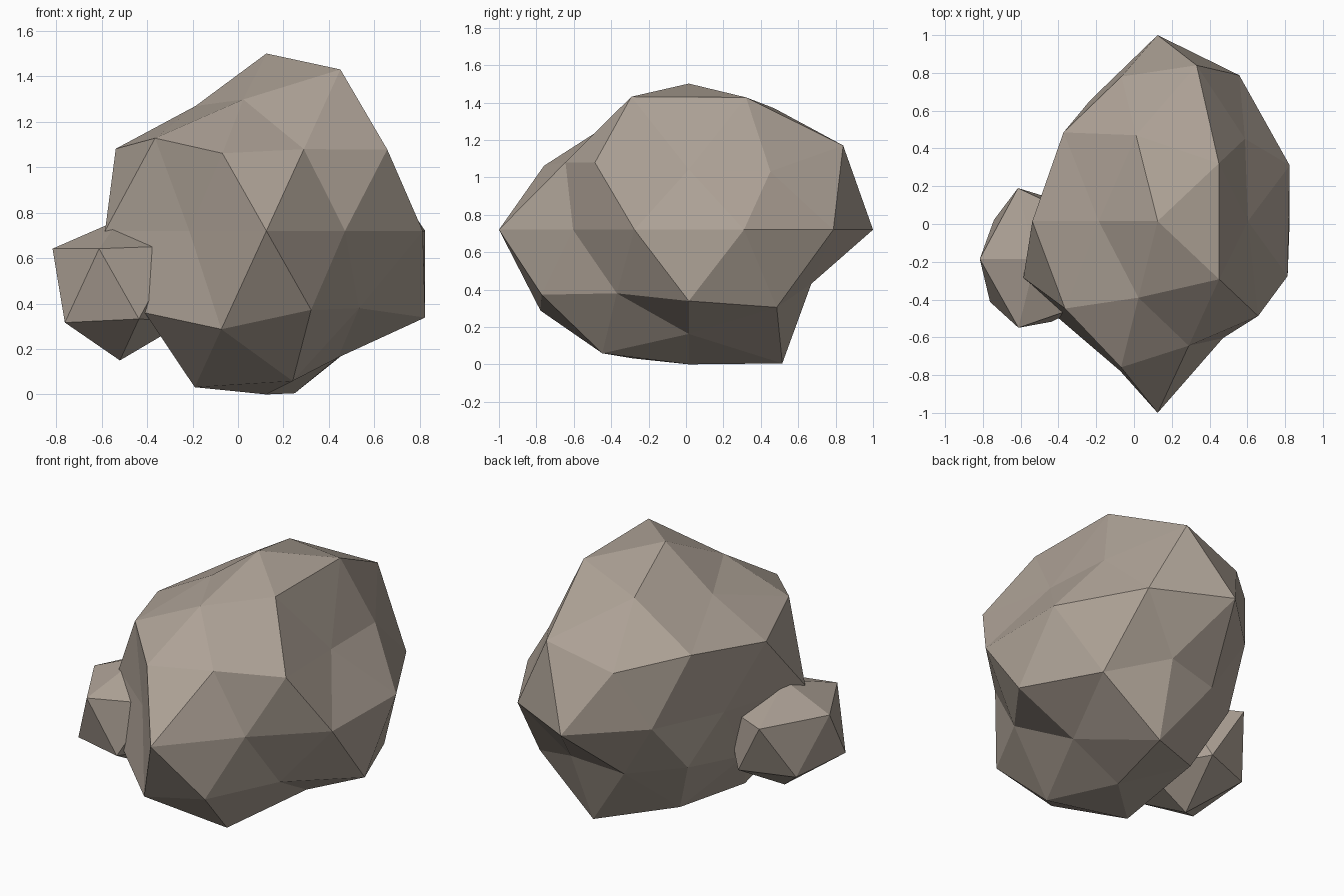
import bpy
import bmesh
import math
from mathutils import Vector

cube = bpy.data.objects.get("Cube")
if cube:
    bpy.data.objects.remove(cube, do_unlink=True)

COLOUR = (0.42, 0.36, 0.305, 1.0)
stone = bpy.data.materials.new("warm_grey_stone")
stone.use_nodes = True
stone.diffuse_color = COLOUR
shader = stone.node_tree.nodes["Principled BSDF"]
shader.inputs["Base Color"].default_value = COLOUR
shader.inputs["Roughness"].default_value = 0.9


def boulder(name, subdivisions, centre, scale, rings):
    """Icosphere pushed in and out; rings maps height to radii around z."""
    bm = bmesh.new()
    bmesh.ops.create_icosphere(bm, subdivisions=subdivisions, radius=1.0)
    for v in bm.verts:
        d = v.co.normalized()
        d.x, d.y = -d.x, -d.y          # half turn about z
        radii = rings[round(d.z, 1)]
        turn = (math.degrees(math.atan2(d.y, d.x)) + 2) % 360
        r = radii[int(turn * len(radii) / 360) % len(radii)]
        v.co = Vector(centre) + r * d * Vector(scale)
    bmesh.ops.recalc_face_normals(bm, faces=bm.faces)
    mesh = bpy.data.meshes.new(name)
    bm.to_mesh(mesh)
    bm.free()
    mesh.materials.append(stone)
    obj = bpy.data.objects.new(name, mesh)
    bpy.context.collection.objects.link(obj)
    return obj


# Large faceted rock
boulder("large_rock", 2, (0.125, 0.015, 0.72), (0.77, 1.0, 0.84), {
    1.0: [0.93],
    0.9: [0.99, 0.91, 0.77, 0.81, 0.995],
    0.5: [0.73, 1.02, 0.94, 0.925, 0.815],
    0.4: [0.83, 0.9, 0.963, 0.91, 0.955],
    0.0: [0.955, 0.955, 0.985, 0.79, 0.75, 0.97, 0.75, 1.015, 0.765, 0.94],
    -0.4: [1.015, 0.77, 0.78, 0.96, 0.925],
    -0.5: [0.94, 0.75, 0.8, 0.98, 0.77],
    -0.9: [0.78, 1.0, 0.87, 0.963, 0.925],
    -1.0: [0.857],
})

# Small rock leaning into its side
boulder("small_rock", 1, (-0.52, -0.185, 0.48), (0.325, 0.42, 0.355), {
    1.0: [0.82],
    0.4: [1.0, 1.05, 1.02, 1.02, 1.1],
    -0.4: [1.0, 0.9, 0.94, 1.03, 0.93],
    -1.0: [0.93],
})
